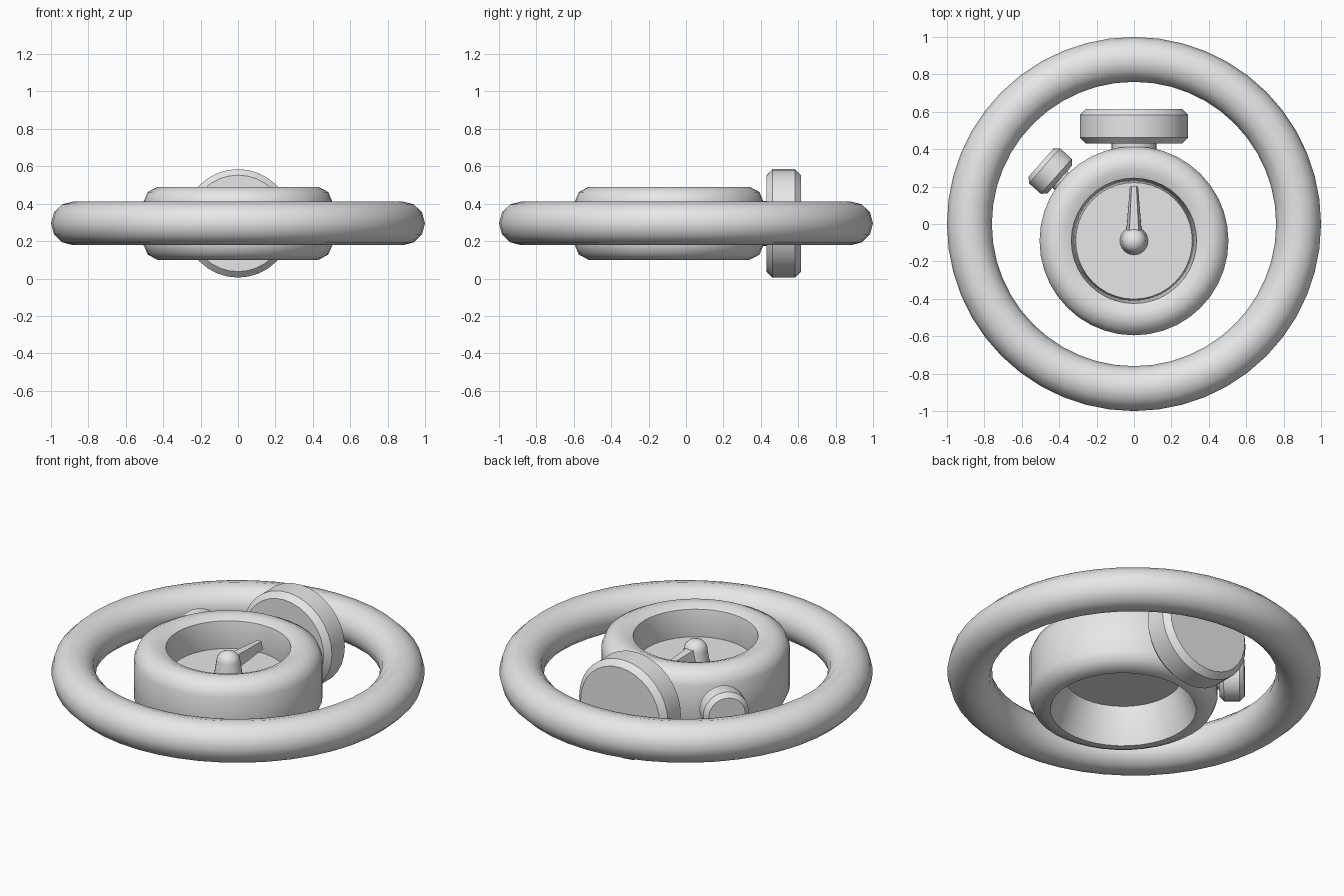
import bpy, bmesh, math
from mathutils import Vector, Matrix

if "Cube" in bpy.data.objects:
    bpy.data.objects.remove(bpy.data.objects["Cube"])

grey = bpy.data.materials.new("light grey")
grey.diffuse_color = (0.8, 0.8, 0.8, 1)
grey.use_nodes = True
grey.node_tree.nodes["Principled BSDF"].inputs["Base Color"].default_value = grey.diffuse_color

MID = 0.295                      # height of the centre plane
BODY = Vector((0, -0.09, 0))     # centre of the watch body


def finish(name, bm, angle=35):
    """Turn a bmesh into a smooth-by-angle object."""
    bmesh.ops.recalc_face_normals(bm, faces=bm.faces)
    mesh = bpy.data.meshes.new(name)
    bm.to_mesh(mesh)
    bm.free()
    mesh.materials.append(grey)
    ob = bpy.data.objects.new(name, mesh)
    bpy.context.collection.objects.link(ob)
    bpy.ops.object.select_all(action='DESELECT')
    ob.select_set(True)
    bpy.context.view_layer.objects.active = ob
    bpy.ops.object.shade_smooth_by_angle(angle=math.radians(angle))
    return ob


def lathe(name, profile, origin, axis=(0, 0, 1), steps=32, closed=False, angle=35):
    """Revolve (radius, height) points about an axis through origin."""
    bm = bmesh.new()
    vs = [bm.verts.new((r, 0, h)) for r, h in profile]
    pairs = list(zip(vs, vs[1:])) + ([(vs[-1], vs[0])] if closed else [])
    es = [bm.edges.new(p) for p in pairs]
    bmesh.ops.spin(bm, geom=vs + es, cent=(0, 0, 0), axis=(0, 0, 1),
                   angle=math.tau, steps=steps)
    bmesh.ops.remove_doubles(bm, verts=bm.verts, dist=0.0002)
    turn = Vector((0, 0, 1)).rotation_difference(Vector(axis)).to_matrix().to_4x4()
    bm.transform(Matrix.Translation(origin) @ turn)
    return finish(name, bm, angle)


def knob(name, radius, depth, chamfer, origin, axis):
    """Chamfered disc whose inner face sits at origin."""
    r, c = radius, chamfer
    lathe(name, [(0, 0), (r - c, 0), (r, c), (r, depth - c),
                 (r - c, depth), (0, depth)], origin, axis)


# Outer ring
ring = [(0.88 + 0.12 * math.cos(i * math.tau / 12),
         0.117 * math.sin(i * math.tau / 12)) for i in range(12)]
lathe("outer_ring", ring, (0, 0, MID), steps=48, closed=True)

# Hollow body with rounded shoulders
lathe("watch_body", [(0.39, 0.10), (0.43, 0.10), (0.483, 0.128), (0.505, 0.18),
                     (0.505, 0.41), (0.483, 0.462), (0.43, 0.49), (0.38, 0.49),
                     (0.335, 0.472), (0.31, 0.31)],
      BODY, steps=40, closed=True, angle=45)

# Dial plate
lathe("dial", [(0, 0.30), (0.315, 0.30), (0.315, 0.32), (0, 0.32)], BODY, steps=40)

# Hub with tapered base and domed cap
dome = [(0.064 * math.cos(a), 0.395 + 0.055 * math.sin(a))
        for a in (i * math.pi / 10 for i in range(5))]
lathe("hub", [(0.076, 0.315)] + dome + [(0, 0.45)], BODY, steps=24)

# Needle: tapered bar with a narrower top face
bm = bmesh.new()
ends = []
for y, w, z0, z1 in ((-0.09, 0.045, 0.345, 0.415), (0.20, 0.022, 0.355, 0.40)):
    ends.append([bm.verts.new(p) for p in ((-w, y, z0), (w, y, z0),
                                           (w * 0.6, y, z1), (-w * 0.6, y, z1))])
a, b = ends
bm.faces.new(a)
bm.faces.new(b)
for i in range(4):
    j = (i + 1) % 4
    bm.faces.new((a[i], a[j], b[j], b[i]))
finish("needle", bm, 20)

# Crown and its stem
knob("crown", 0.29, 0.185, 0.032, (0, 0.43, MID), (0, 1, 0))
lathe("crown_stem", [(0, 0), (0.12, 0), (0.12, 0.08), (0, 0.08)],
      (0, 0.37, MID), (0, 1, 0))

# Side button and its stem, pointing away from the body centre
out = Vector((-0.75, 0.66, 0)).normalized()
centre = Vector((-0.447, 0.283, MID))
knob("side_button", 0.125, 0.135, 0.025, centre - out * 0.0675, out)
lathe("button_stem", [(0, 0), (0.06, 0), (0.06, 0.08), (0, 0.08)],
      centre - out * 0.13, out, steps=24)
